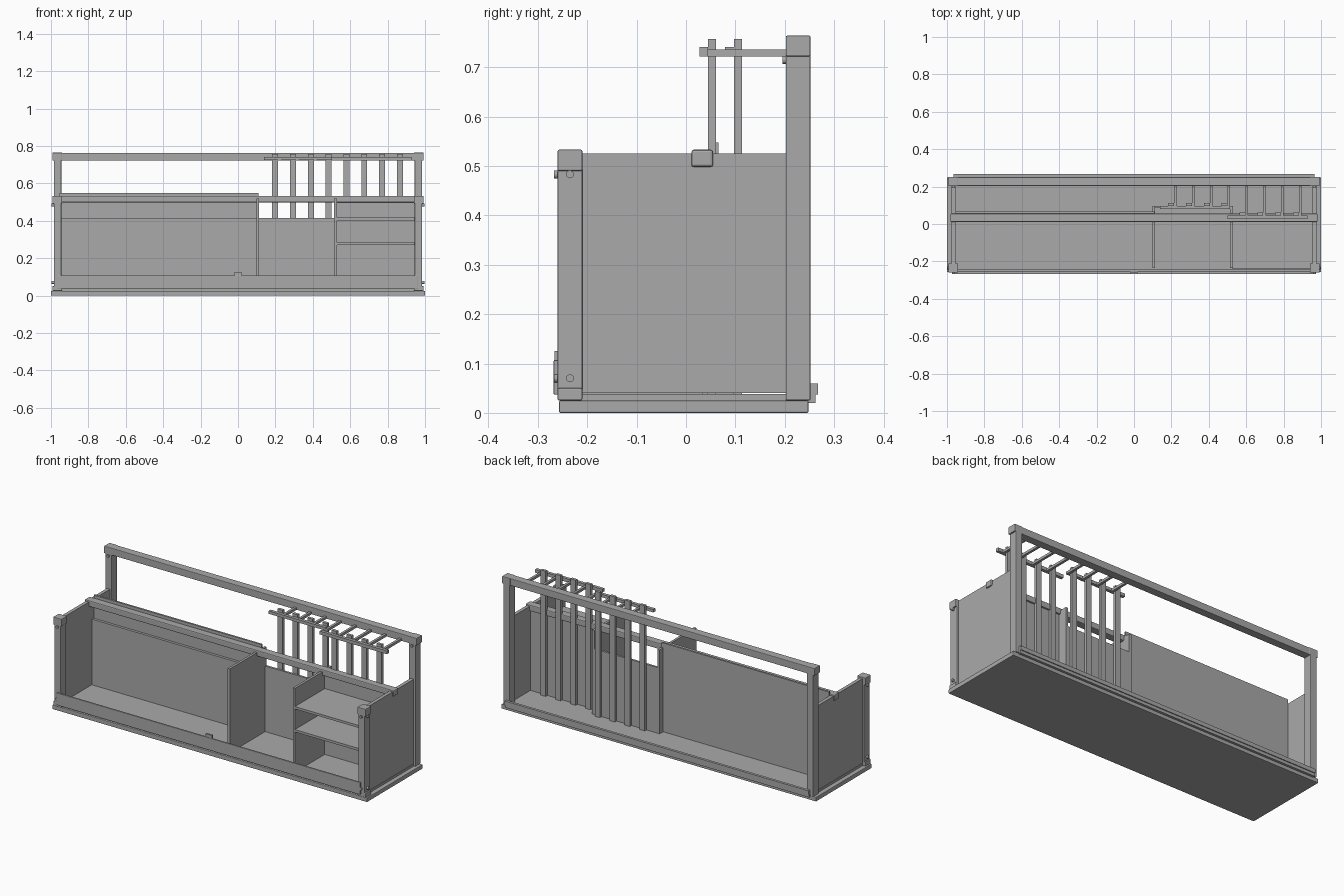
import bpy, bmesh, math
from mathutils import Matrix, Vector

if "Cube" in bpy.data.objects:
    bpy.data.objects.remove(bpy.data.objects["Cube"])

grey = bpy.data.materials.new("plain_grey")
grey.diffuse_color = (0.4, 0.4, 0.4, 1)
grey.use_nodes = True
grey.node_tree.nodes["Principled BSDF"].inputs["Base Color"].default_value = grey.diffuse_color


def box(name, x, y, z, bevel=0.0):
    """Box from (min, max) pairs on each axis."""
    bm = bmesh.new()
    bmesh.ops.create_cube(bm, size=1)
    for v in bm.verts:
        v.co = Vector([(a + b) / 2 + c * (b - a) for (a, b), c in zip((x, y, z), v.co)])
    mesh = bpy.data.meshes.new(name)
    bm.to_mesh(mesh)
    bm.free()
    mesh.materials.append(grey)
    ob = bpy.data.objects.new(name, mesh)
    bpy.context.collection.objects.link(ob)
    if bevel:
        mod = ob.modifiers.new("rounded_edges", 'BEVEL')
        mod.width = bevel
        mod.segments = 2
    return ob


def bolt(name, centre, axis):
    """Short round bolt head along x or y."""
    bm = bmesh.new()
    rot = Matrix.Rotation(math.pi / 2, 4, 'Y' if axis == 'x' else 'X')
    bmesh.ops.create_cone(bm, cap_ends=True, segments=12, radius1=0.008, radius2=0.008,
                          depth=0.012, matrix=Matrix.Translation(centre) @ rot)
    mesh = bpy.data.meshes.new(name)
    bm.to_mesh(mesh)
    bm.free()
    mesh.materials.append(grey)
    bpy.context.collection.objects.link(bpy.data.objects.new(name, mesh))


# Base and floor
box("base", (-1, 1), (-0.257, 0.248), (0, 0.025), 0.003)
box("floor_board", (-0.975, 0.975), (-0.245, 0.24), (0.025, 0.038))

# Corner posts with caps, end panels and bolts, mirrored
for s, side in ((-1, "left"), (1, "right")):
    def sx(a, b):
        return tuple(sorted((s * a, s * b)))
    box(side + "_front_post", sx(0.945, 0.985), (-0.26, -0.21), (0.025, 0.53), 0.003)
    box(side + "_front_cap", sx(0.94, 0.993), (-0.26, -0.21), (0.49, 0.533), 0.003)
    box(side + "_front_foot", sx(0.94, 0.993), (-0.26, -0.21), (0.025, 0.05), 0.003)
    box(side + "_back_post", sx(0.945, 0.985), (0.202, 0.252), (0.025, 0.76), 0.003)
    box(side + "_back_cap", sx(0.94, 0.993), (0.202, 0.252), (0.722, 0.764), 0.003)
    box(side + "_end_panel", sx(0.955, 0.975), (-0.212, 0.204), (0.04, 0.525))
    for z in (0.07, 0.483):
        bolt(side + "_front_bolt", (s * 0.965, -0.261, z), 'y')
        bolt(side + "_side_bolt", (s * 0.99, -0.235, z), 'x')
    for z in (0.07, 0.715):
        bolt(side + "_back_bolt", (s * 0.965, 0.201, z), 'y')

# Long beams
box("top_back_beam", (-0.945, 0.945), (0.204, 0.25), (0.722, 0.763), 0.003)
box("middle_rail", (-0.982, 0.982), (0.011, 0.055), (0.498, 0.533), 0.005)

# Front board with its small tab, and the back strips
box("front_board", (-0.965, 0.962), (-0.268, -0.258), (0.037, 0.107), 0.002)
box("front_tab", (-0.02, 0.02), (-0.266, -0.256), (0.1, 0.125))
box("back_strip_upper", (-0.965, 0.965), (0.252, 0.267), (0.037, 0.06))
box("back_strip_lower", (-0.965, 0.965), (0.246, 0.262), (0.02, 0.037))

# Upright panels behind each bay
box("left_lower_panel", (-0.955, 0.11), (0.04, 0.055), (0.038, 0.415))
box("left_tall_panel", (-0.955, 0.11), (0.055, 0.066), (0.038, 0.548))
box("middle_panel", (0.11, 0.525), (0.085, 0.097), (0.038, 0.415))
box("right_panel", (0.52, 0.955), (0.033, 0.045), (0.038, 0.525))

# Dividers and shelves
for name, x in (("left_divider", 0.106), ("right_divider", 0.521)):
    box(name, (x - 0.007, x + 0.007), (-0.235, 0.097), (0.038, 0.52))
for name, z in (("lower_shelf", 0.27), ("upper_shelf", 0.402)):
    box(name, (0.525, 0.955), (-0.238, 0.035), (z, z + 0.014))

# Slats with cross bars to the back beam, four per bay
for i in range(8):
    x = 0.199 + i * 0.0952
    y = 0.097 if i < 4 else 0.045
    box("slat", (x - 0.016, x + 0.016), (y, y + 0.016), (0.038, 0.757))
    box("cross_bar", (x + 0.016, x + 0.03), (y - 0.016, 0.206), (0.722, 0.736))

# Front battens across the slats
box("middle_batten", (0.14, 0.5), (0.079, 0.097), (0.724, 0.741))
box("right_batten", (0.5, 0.927), (0.027, 0.045), (0.722, 0.741))
